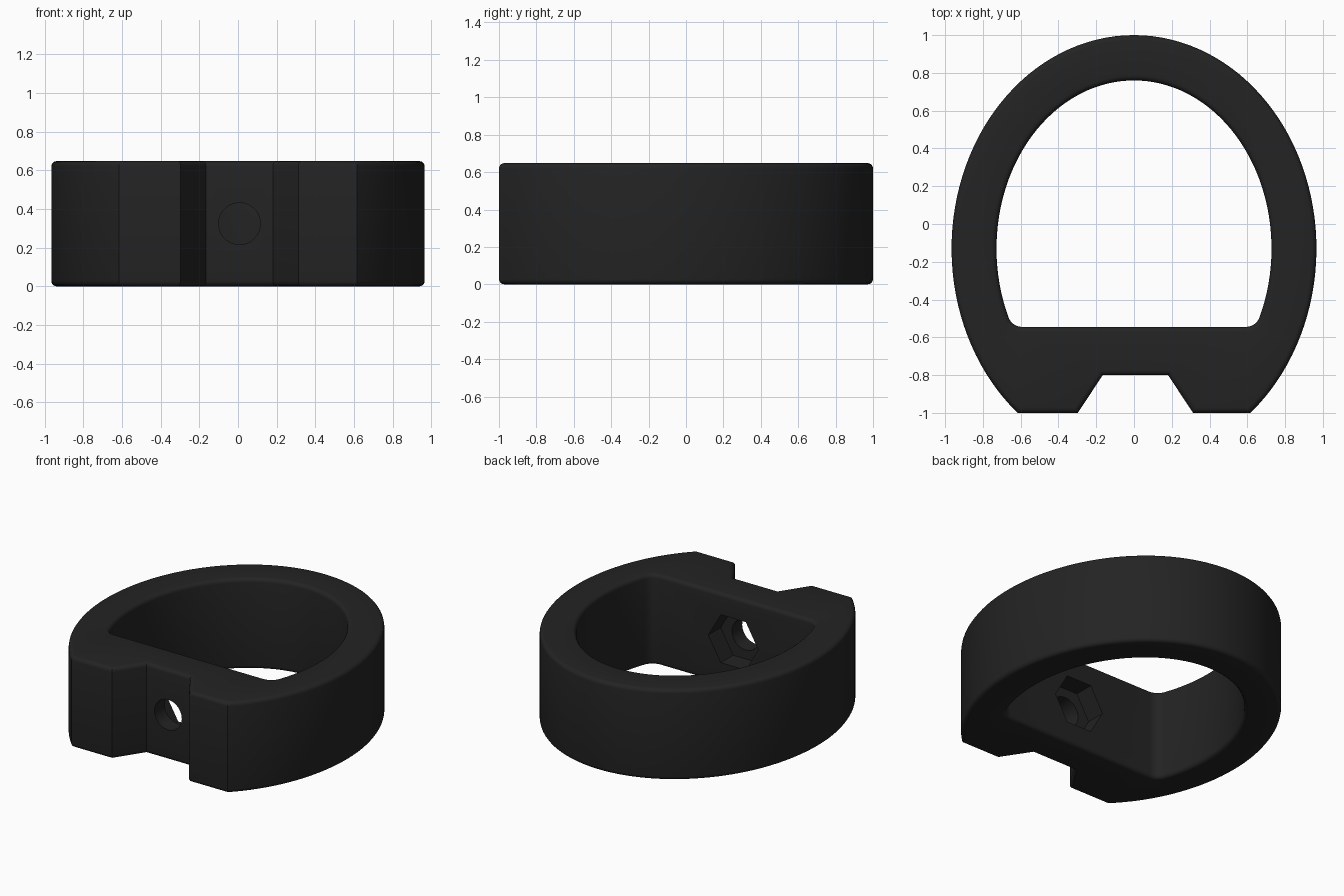
import bpy, bmesh, math
from mathutils import Vector

if "Cube" in bpy.data.objects:
    bpy.data.objects.remove(bpy.data.objects["Cube"])

H, R = 0.648, 0.028          # body height, edge rounding
CY, NX = -0.13, 0.0075       # oval centre, notch and bolt centre

mat = bpy.data.materials.new("black plastic")
mat.diffuse_color = (0.017, 0.017, 0.017, 1)
mat.use_nodes = True
mat.node_tree.nodes["Principled BSDF"].inputs["Base Color"].default_value = mat.diffuse_color


def oval(a, b, y_cut, n):
    """Counter-clockwise oval arc from lower right to lower left, cut at y_cut."""
    t0 = math.asin((y_cut - CY) / b)
    ts = [t0 + (math.pi - 2 * t0) * i / n for i in range(n + 1)]
    return [Vector((a * math.cos(t), CY + b * math.sin(t))) for t in ts]


def offset(pts, d):
    """Move a closed counter-clockwise outline inwards by d with mitred corners."""
    out = []
    for i, p in enumerate(pts):
        e1 = (p - pts[i - 1]).normalized()
        e2 = (pts[(i + 1) % len(pts)] - p).normalized()
        n1, n2 = Vector((-e1.y, e1.x)), Vector((-e2.y, e2.x))
        out.append(p + (n1 + n2) * d / (1 + n1.dot(n2)))
    return out


def new_object(name, bm):
    bmesh.ops.recalc_face_normals(bm, faces=bm.faces)
    mesh = bpy.data.meshes.new(name)
    bm.to_mesh(mesh)
    bm.free()
    mesh.materials.append(mat)
    obj = bpy.data.objects.new(name, mesh)
    bpy.context.collection.objects.link(obj)
    return obj


# Outer outline: oval with flat base and trapezoid notch
outer = oval(0.966, 1.13, -1.0, 96)
outer += [Vector((NX + x, y)) for x, y in
          ((-0.305, -1), (-0.173, -0.8), (0.173, -0.8), (0.305, -1))]

# Inner opening: oval with straight lower side and rounded corners
inner = oval(0.728, 0.89, -0.48, 80)
start, corner, end = inner[-1], Vector((-0.652, -0.545)), Vector((-0.585, -0.545))
fillet = [start * (1 - t) ** 2 + corner * 2 * t * (1 - t) + end * t * t
          for t in (i / 8 for i in range(1, 9))]
inner += fillet + [Vector((-p.x, p.y)) for p in reversed(fillet)]

# Rounded rim profile as (inset, height) from bottom to top
arc = [math.pi / 2 * i / 4 for i in range(5)]
rim = [(R * (1 - math.sin(a)), R * (1 - math.cos(a))) for a in arc]
levels = rim + [(d, H - z) for d, z in reversed(rim)]

# Ring body
bm = bmesh.new()
caps = [[], []]
for outline, sign in ((outer, 1), (inner, -1)):
    rings = [[bm.verts.new((p.x, p.y, z)) for p in offset(outline, sign * d)]
             for d, z in levels]
    n = len(outline)
    for lo, hi in zip(rings, rings[1:]):
        for i in range(n):
            j = (i + 1) % n
            bm.faces.new((lo[i], lo[j], hi[j], hi[i]))
    for cap, ring in zip(caps, (rings[0], rings[-1])):
        cap += [bm.edges.get((ring[i], ring[(i + 1) % n])) for i in range(n)]
for cap in caps:
    bmesh.ops.triangle_fill(bm, edges=cap, use_beauty=True)
body = new_object("ring_body", bm)


def prism_cutter(name, sides, radius, y0, y1):
    """Prism along y with corners pointing along x."""
    bm = bmesh.new()
    ends = []
    for y in (y0, y1):
        ends.append([bm.verts.new((NX + radius * math.cos(2 * math.pi * i / sides), y,
                                   H / 2 + radius * math.sin(2 * math.pi * i / sides)))
                     for i in range(sides)])
        bm.faces.new(ends[-1])
    for i in range(sides):
        j = (i + 1) % sides
        bm.faces.new((ends[0][i], ends[0][j], ends[1][j], ends[1][i]))
    obj = new_object(name, bm)
    obj.hide_render = True
    obj.hide_viewport = True
    return obj


# Bolt hole and hexagonal nut pocket
for cutter in (prism_cutter("bolt_hole_cutter", 40, 0.108, -0.95, -0.4),
               prism_cutter("nut_pocket_cutter", 6, 0.198, -0.685, -0.4)):
    mod = body.modifiers.new(cutter.name, "BOOLEAN")
    mod.operation = "DIFFERENCE"
    mod.solver = "EXACT"
    mod.object = cutter

# Bake the cuts, remove the cutters, then smooth the curved sides
bpy.context.view_layer.update()
cut = bpy.data.meshes.new_from_object(
    body.evaluated_get(bpy.context.evaluated_depsgraph_get()))
body.modifiers.clear()
body.data = cut
for obj in [o for o in bpy.data.objects if o.hide_render]:
    bpy.data.objects.remove(obj)
bpy.context.view_layer.objects.active = body
body.select_set(True)
bpy.ops.object.shade_smooth_by_angle(angle=math.radians(28))
